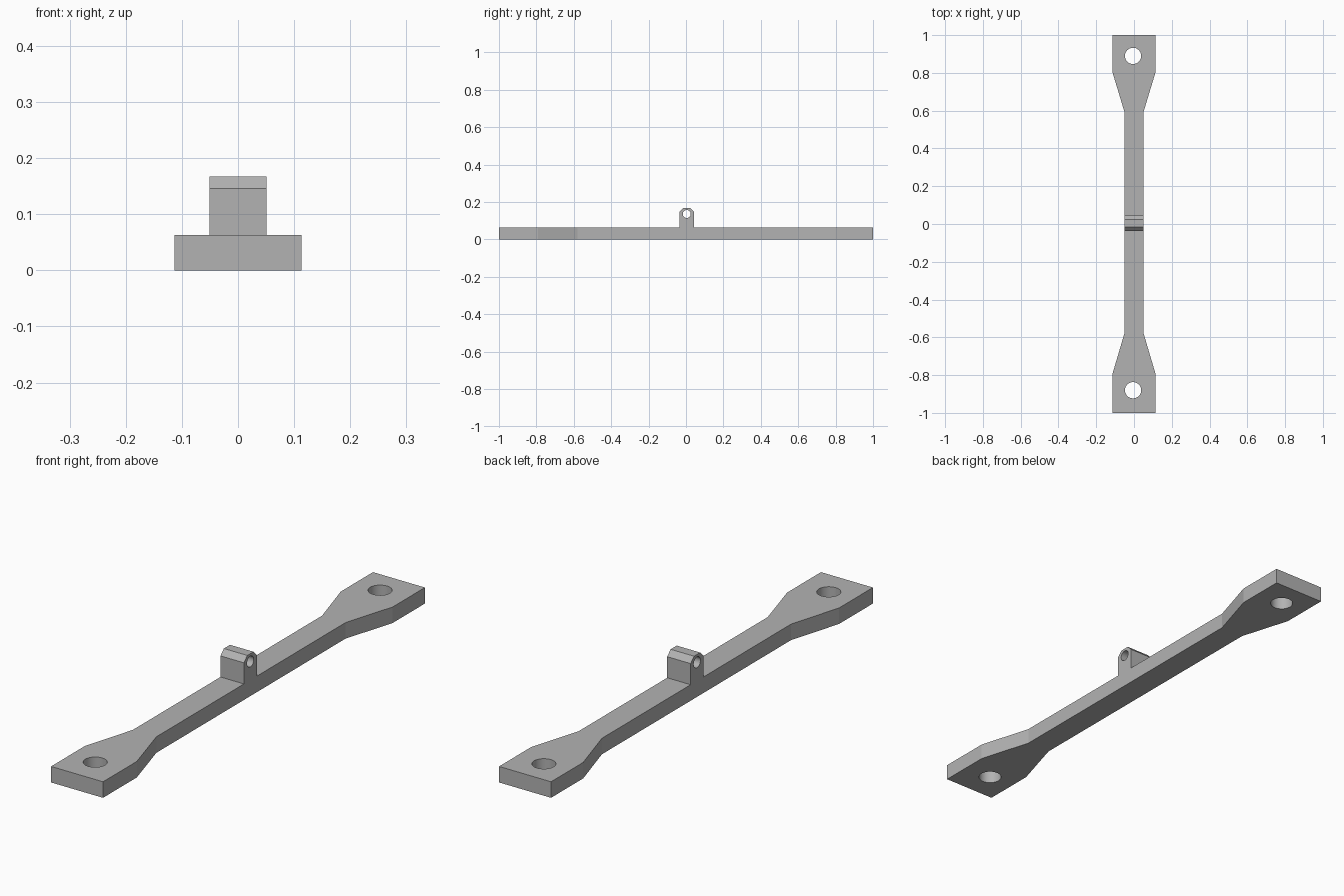
import bpy
import bmesh
import math
from mathutils import Vector, Matrix

cube = bpy.data.objects.get("Cube")
if cube:
    bpy.data.objects.remove(cube, do_unlink=True)

grey = bpy.data.materials.new("plain_grey")
grey.use_nodes = True
grey.diffuse_color = (0.45, 0.45, 0.45, 1)
grey.node_tree.nodes["Principled BSDF"].inputs["Base Color"].default_value = grey.diffuse_color


def make_object(name, bm):
    bmesh.ops.recalc_face_normals(bm, faces=bm.faces)
    mesh = bpy.data.meshes.new(name)
    bm.to_mesh(mesh)
    bm.free()
    mesh.materials.append(grey)
    obj = bpy.data.objects.new(name, mesh)
    bpy.context.collection.objects.link(obj)
    return obj


def prism(name, outline, offset):
    """Extrude a closed outline of 3D points along an offset."""
    bm = bmesh.new()
    face = bm.faces.new([bm.verts.new(p) for p in outline])
    side = bmesh.ops.extrude_face_region(bm, geom=[face])
    moved = [v for v in side["geom"] if isinstance(v, bmesh.types.BMVert)]
    bmesh.ops.translate(bm, verts=moved, vec=Vector(offset))
    return make_object(name, bm)


def drill(target, name, centre, radius, axis):
    """Cut a round through hole along the given axis."""
    bm = bmesh.new()
    turn = Vector(axis).to_track_quat('Z', 'Y').to_matrix().to_4x4()
    bmesh.ops.create_cone(bm, cap_ends=True, segments=48, radius1=radius, radius2=radius,
                          depth=0.5, matrix=Matrix.Translation(centre) @ turn)
    cutter = make_object(name, bm)
    cutter.hide_render = True
    cutter.hide_viewport = True
    cutter.display_type = 'WIRE'
    cut = target.modifiers.new(name, 'BOOLEAN')
    cut.operation = 'DIFFERENCE'
    cut.solver = 'EXACT'
    cut.object = cutter


def apply_and_shade(obj):
    """Bake the cuts, discard the cutters and smooth only the hole walls."""
    graph = bpy.context.evaluated_depsgraph_get()
    mesh = bpy.data.meshes.new_from_object(obj.evaluated_get(graph))
    cutters = [m.object for m in obj.modifiers]
    obj.modifiers.clear()
    obj.data = mesh
    for c in cutters:
        bpy.data.objects.remove(c, do_unlink=True)
    bpy.ops.object.select_all(action='DESELECT')
    obj.select_set(True)
    bpy.context.view_layer.objects.active = obj
    bpy.ops.object.shade_smooth_by_angle(angle=math.radians(12))


# Bar with wide ends tapering to a narrow middle
wide, narrow, thick = 0.113, 0.051, 0.063
half = [(wide, -1), (wide, -0.79), (narrow, -0.58), (narrow, 0.595), (wide, 0.8), (wide, 1)]
outline = half + [(-x, y) for x, y in reversed(half)]
bar = prism("bar", [(x, y, 0) for x, y in outline], (0, 0, thick))
for label, y in (("front", -0.88), ("back", 0.89)):
    drill(bar, label + "_bolt_hole", (-0.005, y, 0), 0.043, (0, 0, 1))

# Central lug with chamfered top and a cross hole
mid, reach, chamfer, top = 0.004, 0.04, 0.021, 0.167
lug_half = [(reach, thick), (reach, top - chamfer), (reach - chamfer, top)]
lug_outline = lug_half + [(-y, z) for y, z in reversed(lug_half)]
lug = prism("lug", [(-narrow, mid + y, z) for y, z in lug_outline], (2 * narrow, 0, 0))
drill(lug, "lug_hole", (0, mid, 0.136), 0.021, (1, 0, 0))

bpy.context.view_layer.update()
for part in (bar, lug):
    apply_and_shade(part)
